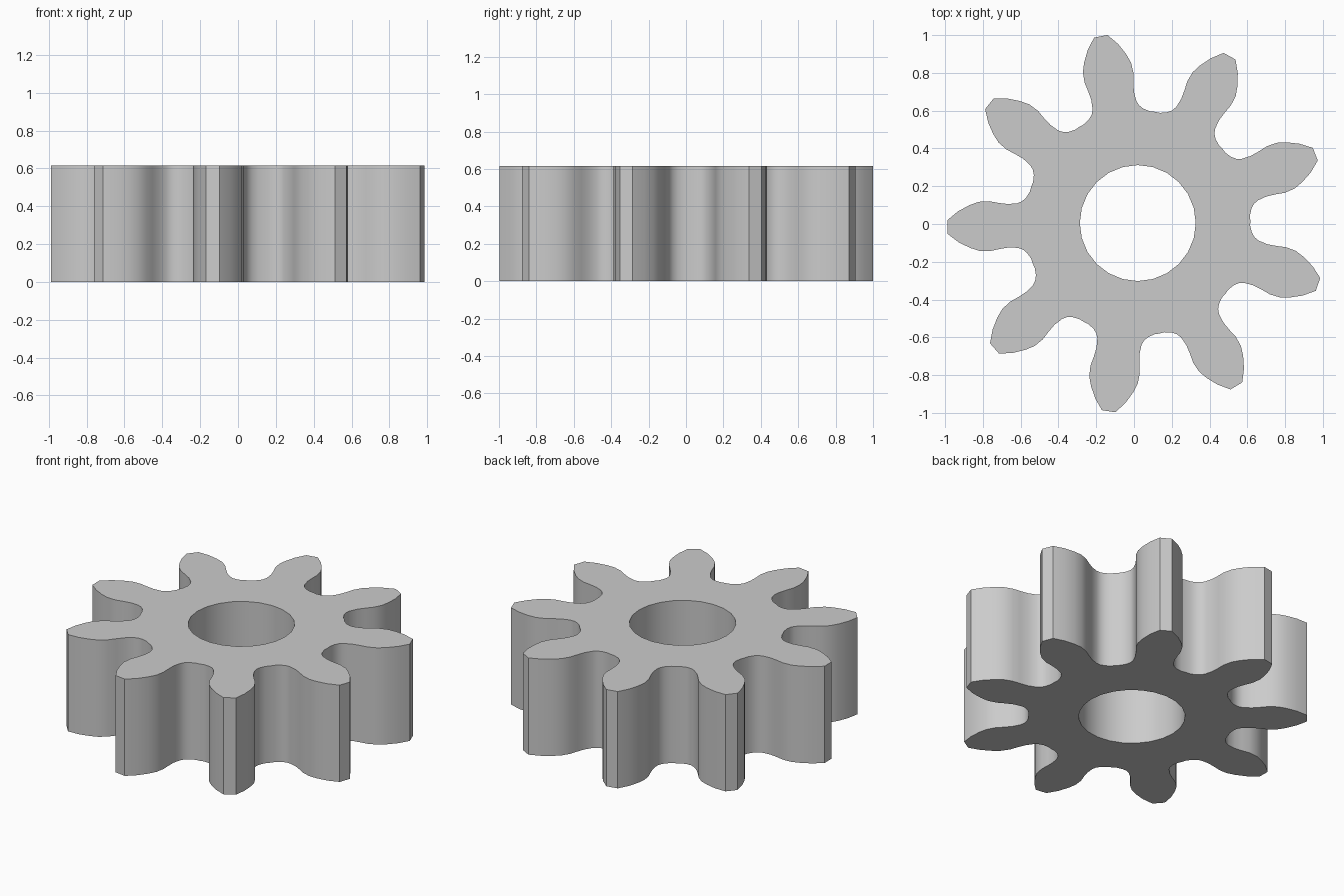
import bpy
import bmesh
from math import cos, sin, radians, tau
from mathutils import Matrix, Vector

cube = bpy.data.objects.get("Cube")
if cube:
    bpy.data.objects.remove(cube, do_unlink=True)

TEETH = 9
HEIGHT = 0.615
CENTRE = Vector((0.02, 0.005, 0))
FIRST_TOOTH = radians(21.2)
HOLE_RADIUS = 0.307
HOLE_SIDES = 24

# Half a tooth, root to tip: distance along the tooth axis, half width
FLANK = [(0.56, 0.204), (0.568, 0.178), (0.588, 0.147), (0.61, 0.128),
         (0.636, 0.118), (0.686, 0.115), (0.735, 0.122), (0.784, 0.132),
         (0.84, 0.13), (0.89, 0.113), (0.95, 0.082), (1.008, 0.036)]


def make_material(name, colour):
    mat = bpy.data.materials.new(name)
    mat.use_nodes = True
    mat.diffuse_color = colour
    mat.node_tree.nodes["Principled BSDF"].inputs["Base Color"].default_value = colour
    return mat


def add_loop(bm, points):
    verts = [bm.verts.new(p) for p in points]
    return [bm.edges.new((v, verts[i - 1])) for i, v in enumerate(verts)]


# Mirrored flank repeated around the centre; neighbours share the root point
tooth = [Vector((r, -w, 0)) for r, w in FLANK]
tooth += [Vector((r, w, 0)) for r, w in reversed(FLANK[1:])]
outline = []
for i in range(TEETH):
    turn = Matrix.Rotation(FIRST_TOOTH + tau * i / TEETH, 3, 'Z')
    outline += [CENTRE + turn @ p for p in tooth]

# Round shaft hole
hole = [CENTRE + HOLE_RADIUS * Vector((cos(tau * i / HOLE_SIDES), sin(tau * i / HOLE_SIDES), 0))
        for i in range(HOLE_SIDES)]

# Fill between the loops and extrude to full thickness
bm = bmesh.new()
edges = add_loop(bm, outline) + add_loop(bm, hole)
bmesh.ops.triangle_fill(bm, edges=edges, use_beauty=True, normal=(0, 0, 1))
top = bmesh.ops.extrude_face_region(bm, geom=bm.faces[:], use_keep_orig=True)
bmesh.ops.translate(bm, vec=(0, 0, HEIGHT),
                    verts=[g for g in top["geom"] if isinstance(g, bmesh.types.BMVert)])
bmesh.ops.recalc_face_normals(bm, faces=bm.faces[:])
mesh = bpy.data.meshes.new("gear")
bm.to_mesh(mesh)
bm.free()

gear = bpy.data.objects.new("gear", mesh)
bpy.context.collection.objects.link(gear)
mesh.materials.append(make_material("plain grey", (0.6, 0.6, 0.6, 1)))

# Smooth flanks with crisp tips and rims
bpy.ops.object.select_all(action='DESELECT')
gear.select_set(True)
bpy.context.view_layer.objects.active = gear
bpy.ops.object.shade_smooth_by_angle(angle=radians(40))
